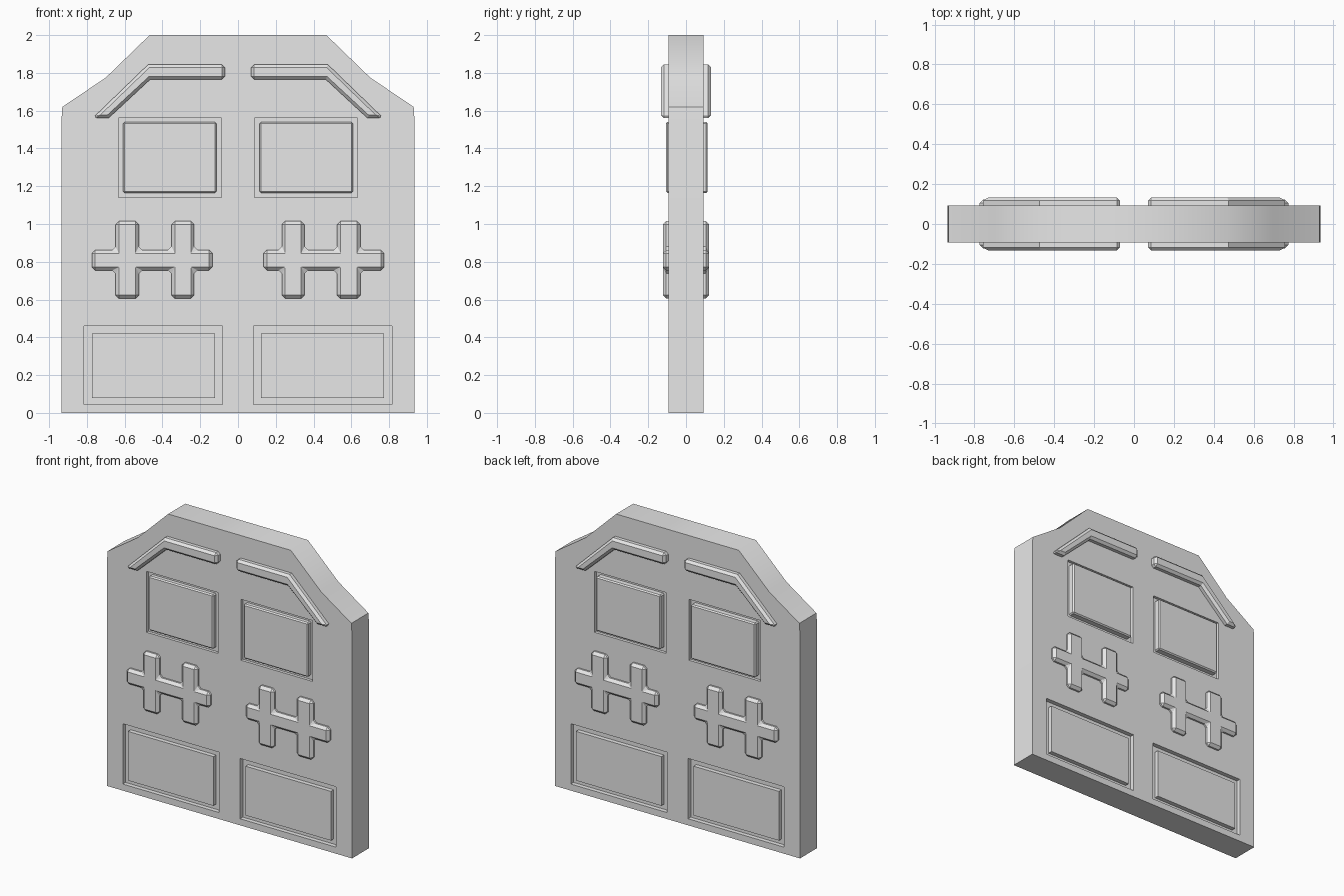
import bpy
import bmesh
import math

cube = bpy.data.objects.get("Cube")
if cube:
    bpy.data.objects.remove(cube, do_unlink=True)

GREY = (0.8, 0.8, 0.8, 1.0)
grey = bpy.data.materials.new("plain_grey")
grey.use_nodes = True
grey.diffuse_color = GREY
grey.node_tree.nodes["Principled BSDF"].inputs["Base Color"].default_value = GREY

HALF = 0.093  # half thickness of the slab


def extrude(name, outline, y0, y1):
    """Prism made from an (x, z) outline running from y0 to y1."""
    bm = bmesh.new()
    face = bm.faces.new([bm.verts.new((x, y0, z)) for x, z in outline])
    result = bmesh.ops.extrude_face_region(bm, geom=[face])
    moved = [v for v in result["geom"] if isinstance(v, bmesh.types.BMVert)]
    bmesh.ops.translate(bm, verts=moved, vec=(0, y1 - y0, 0))
    bmesh.ops.recalc_face_normals(bm, faces=bm.faces)
    mesh = bpy.data.meshes.new(name)
    bm.to_mesh(mesh)
    bm.free()
    mesh.materials.append(grey)
    obj = bpy.data.objects.new(name, mesh)
    bpy.context.collection.objects.link(obj)
    return obj


def rect(x0, x1, z0, z1):
    return [(x0, z0), (x1, z0), (x1, z1), (x0, z1)]


def flip(outline, side):
    return [(x * side, z) for x, z in outline]


def activate(obj):
    bpy.ops.object.select_all(action="DESELECT")
    obj.select_set(True)
    bpy.context.view_layer.objects.active = obj


def chamfer(obj, width):
    mod = obj.modifiers.new("chamfer", "BEVEL")
    mod.width = width
    mod.segments = 1
    mod.limit_method = "ANGLE"
    mod.angle_limit = math.radians(50)


def recess(slab, outline, depth):
    """Sink a pocket into both the front and the back of the slab."""
    for way in (-1, 1):
        cutter = extrude("cutter", outline, way * (HALF - depth), way * (HALF + 0.1))
        cutter.hide_render = True
        mod = slab.modifiers.new("recess", "BOOLEAN")
        mod.operation = "DIFFERENCE"
        mod.solver = "EXACT"
        mod.object = cutter
        activate(slab)
        bpy.ops.object.modifier_apply(modifier=mod.name)
        bpy.data.objects.remove(cutter, do_unlink=True)


# Door slab with sloping shoulders
half = [(0.935, 0), (0.935, 1.54), (0.93, 1.62), (0.70, 1.775), (0.468, 2.0)]
slab = extrude("door_slab", half + flip(half[::-1], -1), -HALF, HALF)

# Outlines on the model's left side
window_groove = rect(0.088, 0.633, 1.14, 1.56)
window_plate = rect(0.115, 0.608, 1.165, 1.54)
lower_groove = rect(0.081, 0.814, 0.045, 0.461)
lower_plate = rect(0.123, 0.774, 0.08, 0.419)
brow = [(0.77, 1.56), (0.475, 1.845), (0.07, 1.845),
        (0.07, 1.765), (0.465, 1.765), (0.686, 1.56)]

# Double cross ornament: a crossbar with two upright bars
low, bar_low, bar_high, high = 0.605, 0.755, 0.863, 1.015
top = [(0.136, bar_high)]
for x0, x1 in ((0.232, 0.352), (0.525, 0.648)):
    top += [(x0, bar_high), (x0, high), (x1, high), (x1, bar_high)]
top.append((0.774, bar_high))
to_bottom = {bar_high: bar_low, high: low}
cross = top + [(x, to_bottom[z]) for x, z in reversed(top)]

for side, word in ((1, "left"), (-1, "right")):
    # Grooves around the panels
    recess(slab, flip(window_groove, side), 0.02)
    recess(slab, flip(lower_groove, side), 0.03)

    # Panels and raised ornaments pass through to show on both faces
    plate = extrude(word + "_window_panel", flip(window_plate, side), -0.106, 0.115)
    chamfer(plate, 0.008)
    extrude(word + "_lower_panel", flip(lower_plate, side), -HALF, HALF)
    ornament = extrude(word + "_double_cross", flip(cross, side), -0.123, 0.123)
    chamfer(ornament, 0.018)
    ridge = extrude(word + "_brow_ridge", flip(brow, side), -0.133, 0.133)
    chamfer(ridge, 0.016)

# Soft shoulders, crisp everywhere else
activate(slab)
bpy.ops.object.shade_smooth_by_angle(angle=math.radians(50))
